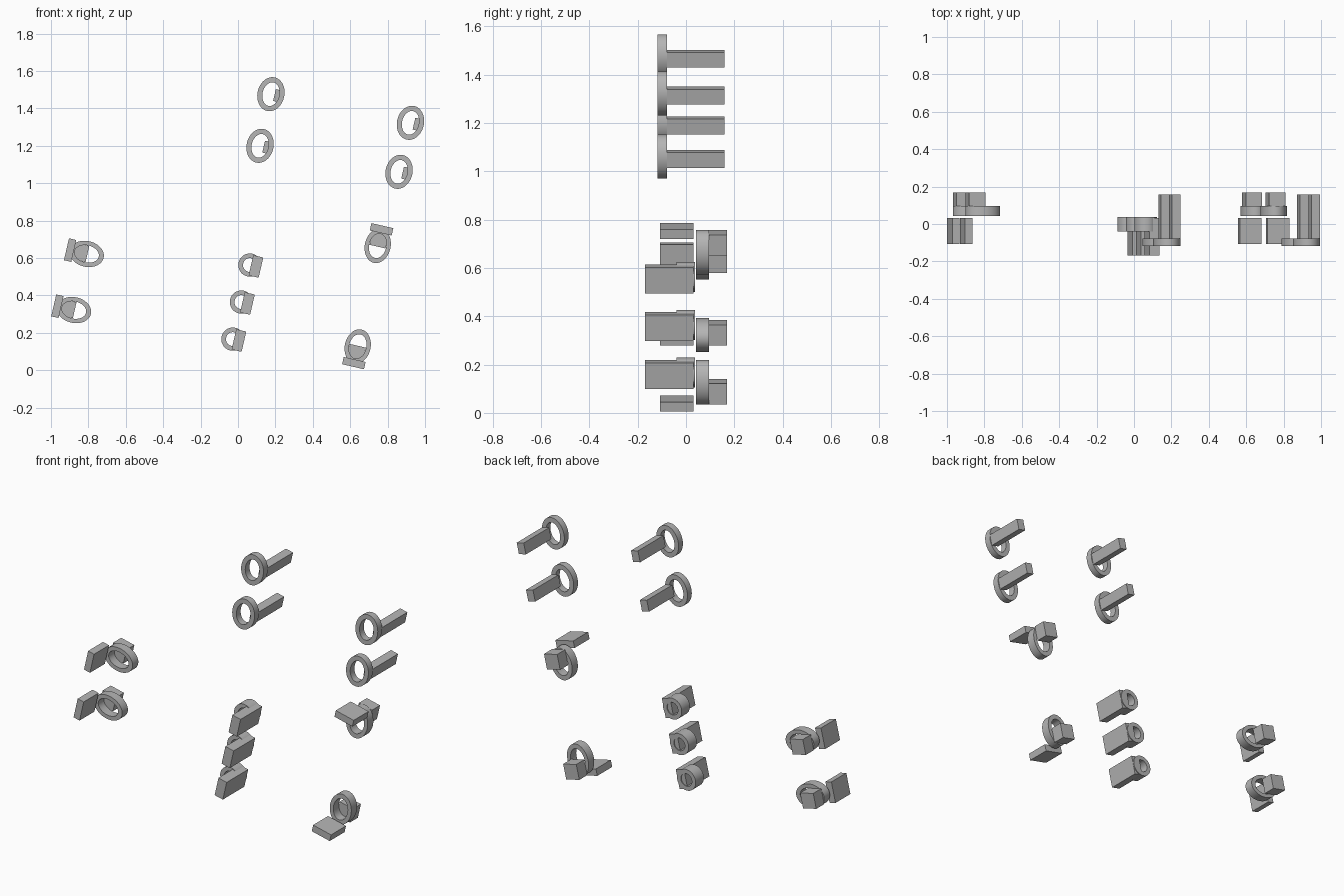
import bpy, bmesh, math
from mathutils import Matrix, Vector

if "Cube" in bpy.data.objects:
    bpy.data.objects.remove(bpy.data.objects["Cube"])

TILT = 13.0
SEGMENTS = 48

grey = bpy.data.materials.new("mid_grey")
grey.diffuse_color = (0.46, 0.46, 0.46, 1)
grey.use_nodes = True
grey.node_tree.nodes["Principled BSDF"].inputs["Base Color"].default_value = grey.diffuse_color


def frame(cx, cz, angle):
    """Local frame turned about the y axis and moved in the xz plane."""
    return Matrix.Translation((cx, 0, cz)) @ Matrix.Rotation(math.radians(angle), 4, 'Y')


def finish(name, bm, matrix):
    bmesh.ops.recalc_face_normals(bm, faces=bm.faces)
    mesh = bpy.data.meshes.new(name)
    bm.to_mesh(mesh)
    bm.free()
    mesh.materials.append(grey)
    obj = bpy.data.objects.new(name, mesh)
    obj.matrix_world = matrix
    bpy.context.collection.objects.link(obj)
    return obj


def block(name, matrix, u, v, width, height, y0, y1):
    """Box centred at local (u, v), spanning y0 to y1."""
    bm = bmesh.new()
    bmesh.ops.create_cube(bm, size=1)
    bmesh.ops.scale(bm, vec=(width, y1 - y0, height), verts=bm.verts)
    bmesh.ops.translate(bm, vec=(u, (y0 + y1) / 2, v), verts=bm.verts)
    return finish(name, bm, matrix)


def ring(name, matrix, outer, inner, y0, y1):
    """Oval ring with a rectangular section, axis along y."""
    bm = bmesh.new()
    loops = []
    for (a, b), y in ((outer, y0), (outer, y1), (inner, y1), (inner, y0)):
        loops.append([bm.verts.new((a * math.cos(t), y, b * math.sin(t)))
                      for t in (2 * math.pi * i / SEGMENTS for i in range(SEGMENTS))])
    for k in range(4):
        p, q = loops[k], loops[(k + 1) % 4]
        for i in range(SEGMENTS):
            j = (i + 1) % SEGMENTS
            bm.faces.new((p[i], p[j], q[j], q[i]))
    obj = finish(name, bm, matrix)
    bpy.ops.object.select_all(action='DESELECT')
    obj.select_set(True)
    bpy.context.view_layer.objects.active = obj
    bpy.ops.object.shade_smooth_by_angle(angle=math.radians(35))
    return obj


# Upper oval rings, each with a long bar running backwards
for n, (x, z) in enumerate([(0.176, 1.476), (0.118, 1.20), (0.922, 1.323), (0.861, 1.061)], 1):
    m = frame(x, z, TILT)
    ring(f"bar_ring_{n}", m, (0.072, 0.092), (0.045, 0.064), -0.118, -0.078)
    block(f"long_bar_{n}", m, 0.043, 0, 0.047, 0.065, -0.078, 0.159)

# Middle column: small round rings half sunk into deep blocks
for n in range(3):
    x, z = 0.096 - 0.0455 * n, 0.555 - 0.198 * n
    m = frame(x, z, TILT)
    block(f"deep_block_{n + 1}", m, 0, 0, 0.055, 0.111, -0.169, 0.032)
    ring(f"small_ring_{n + 1}", m @ Matrix.Translation((-0.034, 0, 0)),
         (0.061, 0.062), (0.036, 0.037), -0.039, 0.037)

# Outer brackets: oval ring, front plate at one end, square stub behind
brackets = [(-0.809, 0.622, TILT - 90), (-0.877, 0.322, TILT - 90),
            (0.747, 0.665, TILT), (0.640, 0.127, TILT + 180)]
for n, (x, z, angle) in enumerate(brackets, 1):
    m = frame(x, z, angle)
    ring(f"bracket_ring_{n}", m, (0.069, 0.093), (0.046, 0.066), 0.042, 0.095)
    block(f"front_plate_{n}", m, 0, 0.091, 0.12, 0.04, -0.107, 0.032)
    block(f"rear_stub_{n}", m, 0, 0.04, 0.088, 0.088, 0.095, 0.169)
